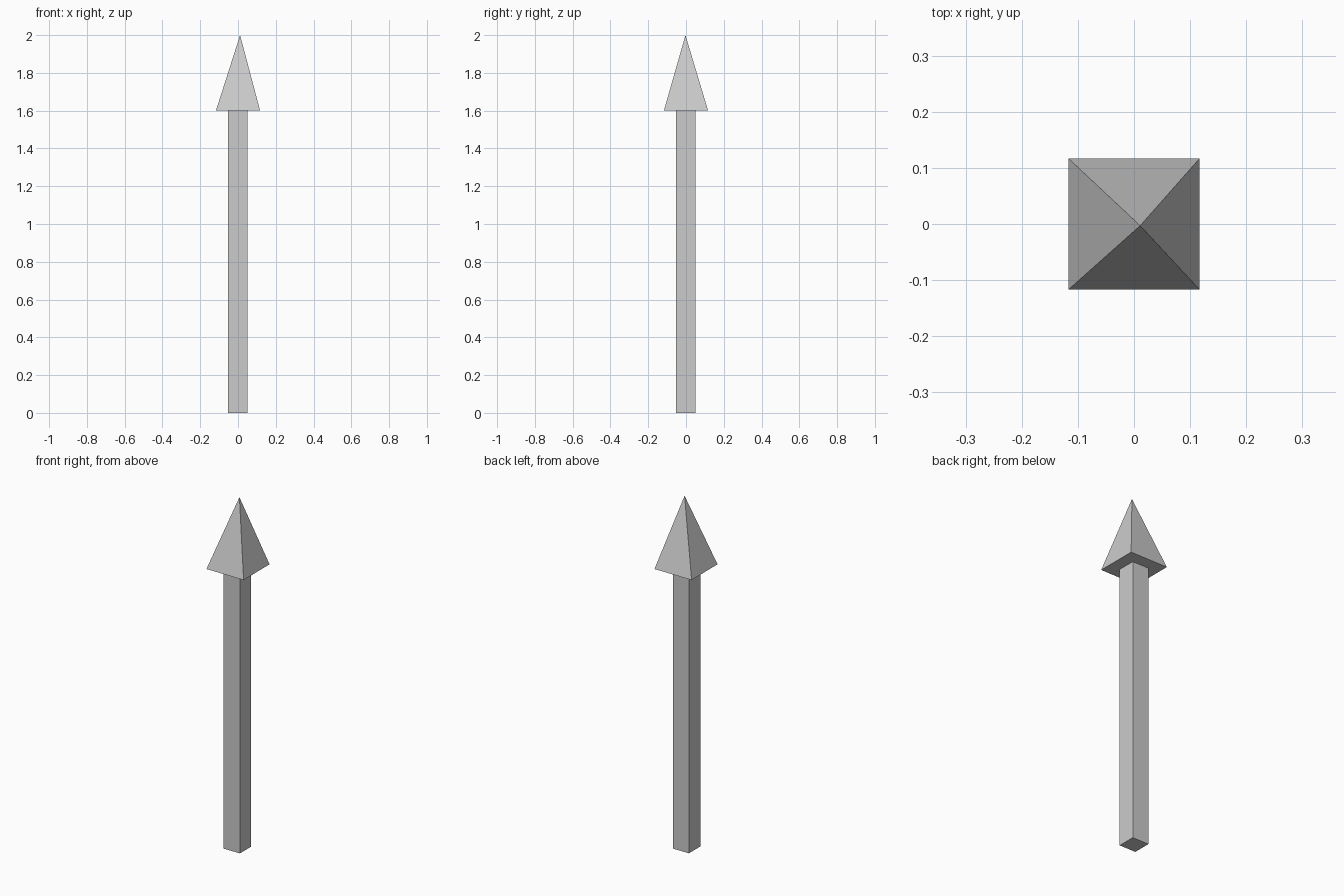
import bpy
import bmesh
from mathutils import Vector

if "Cube" in bpy.data.objects:
    bpy.data.objects.remove(bpy.data.objects["Cube"])


def make_object(name, bm):
    bmesh.ops.recalc_face_normals(bm, faces=bm.faces)
    mesh = bpy.data.meshes.new(name)
    bm.to_mesh(mesh)
    bm.free()
    obj = bpy.data.objects.new(name, mesh)
    bpy.context.collection.objects.link(obj)
    return obj


def square(bm, half, centre):
    signs = ((-1, -1), (1, -1), (1, 1), (-1, 1))
    c = Vector(centre)
    return bm.faces.new([bm.verts.new(c + Vector((x * half, y * half, 0))) for x, y in signs])


HEAD_Z = 1.6

# Square shaft, very slightly off centre
bm = bmesh.new()
base = square(bm, 0.051, (-0.002, -0.002, 0))
top = bmesh.ops.extrude_face_region(bm, geom=[base], use_keep_orig=True)["geom"]
bmesh.ops.translate(bm, vec=(0, 0, HEAD_Z),
                    verts=[v for v in top if isinstance(v, bmesh.types.BMVert)])
make_object("shaft", bm)

# Four-sided pointed head with its tip a little off centre
bm = bmesh.new()
base = square(bm, 0.117, (0, 0, HEAD_Z))
tip = bm.verts.new((0.011, -0.003, 2.0))
for edge in list(base.edges):
    bm.faces.new((*edge.verts, tip))
make_object("arrow_head", bm)
